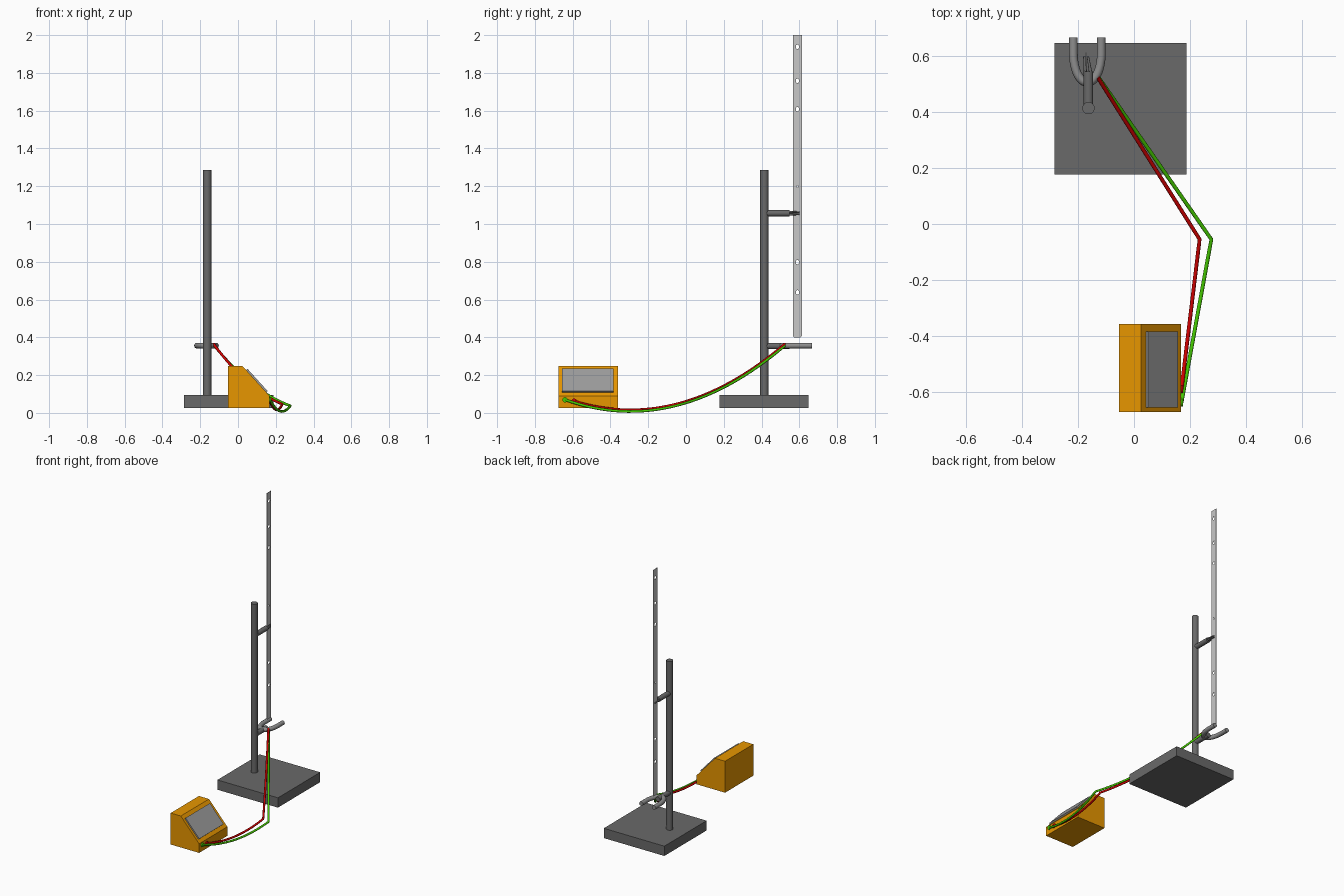
import bpy, bmesh, math
from mathutils import Vector, Matrix

if "Cube" in bpy.data.objects:
    bpy.data.objects.remove(bpy.data.objects["Cube"])


def material(name, rgb):
    m = bpy.data.materials.new(name)
    m.diffuse_color = (*rgb, 1)
    m.use_nodes = True
    m.node_tree.nodes["Principled BSDF"].inputs["Base Color"].default_value = m.diffuse_color
    return m


DARK = material("dark grey metal", (0.142, 0.142, 0.142))
FORK = material("mid grey", (0.27, 0.27, 0.27))
STRIP = material("light grey", (0.58, 0.58, 0.58))
SCREEN = material("screen grey", (0.33, 0.33, 0.33))
ORANGE = material("orange", (0.80, 0.305, 0.0))
RED = material("red", (0.64, 0.0, 0.0))
GREEN = material("green", (0.06, 0.6, 0.0))


def finish(ob, mat, smooth=False):
    ob.data.materials.clear()
    ob.data.materials.append(mat)
    if smooth:
        bpy.ops.object.select_all(action='DESELECT')
        ob.select_set(True)
        bpy.context.view_layer.objects.active = ob
        bpy.ops.object.shade_smooth_by_angle(angle=math.radians(40))
    return ob


def add_mesh(name, bm, mat, smooth=False):
    bmesh.ops.recalc_face_normals(bm, faces=bm.faces)
    me = bpy.data.meshes.new(name)
    bm.to_mesh(me)
    bm.free()
    ob = bpy.data.objects.new(name, me)
    bpy.context.collection.objects.link(ob)
    return finish(ob, mat, smooth)


def box(name, lo, hi, mat, matrix=None):
    bm = bmesh.new()
    bmesh.ops.create_cube(bm, size=1)
    lo, hi = Vector(lo), Vector(hi)
    bmesh.ops.scale(bm, vec=hi - lo, verts=bm.verts)
    bmesh.ops.translate(bm, vec=(lo + hi) / 2, verts=bm.verts)
    if matrix:
        bmesh.ops.transform(bm, matrix=matrix, verts=bm.verts)
    return add_mesh(name, bm, mat)


def rod(name, a, b, r1, mat, r2=None, segs=24):
    a, b = Vector(a), Vector(b)
    bm = bmesh.new()
    bmesh.ops.create_cone(bm, cap_ends=True, segments=segs, radius1=r1,
                          radius2=r1 if r2 is None else r2, depth=(b - a).length)
    m = Matrix.Translation((a + b) / 2) @ (b - a).to_track_quat('Z', 'Y').to_matrix().to_4x4()
    bmesh.ops.transform(bm, matrix=m, verts=bm.verts)
    return add_mesh(name, bm, mat, True)


def curve_mesh(name, curve, mat, smooth=True):
    ob = bpy.data.objects.new(name, curve)
    bpy.context.collection.objects.link(ob)
    bpy.ops.object.select_all(action='DESELECT')
    ob.select_set(True)
    bpy.context.view_layer.objects.active = ob
    bpy.ops.object.convert(target='MESH')
    return finish(bpy.context.view_layer.objects.active, mat, smooth)


def add_spline(curve, pts, cyclic=False):
    s = curve.splines.new('POLY')
    s.points.add(len(pts) - 1)
    for p, co in zip(s.points, pts):
        p.co = (*co, 1)
    s.use_cyclic_u = cyclic


def tube(name, pts, r, mat):
    c = bpy.data.curves.new(name, 'CURVE')
    c.dimensions = '3D'
    c.bevel_depth, c.bevel_resolution, c.use_fill_caps = r, 3, True
    add_spline(c, pts)
    return curve_mesh(name, c, mat)


# Stand: base plate and upright rod
RX, RY = -0.163, 0.415
box("stand_base", (-0.285, 0.177, 0.025), (0.188, 0.649, 0.094), DARK)
rod("stand_rod", (RX, RY, 0.05), (RX, RY, 1.286), 0.022, DARK, segs=32)

# Clamp arms
rod("upper_clamp_arm", (RX, RY, 1.057), (RX, 0.547, 1.057), 0.017, DARK)
rod("lower_clamp_arm", (RX, RY, 0.354), (RX, 0.547, 0.354), 0.017, DARK)
for i, (x0, x1, dz) in enumerate([(-0.155, -0.165, 0.007), (-0.155, -0.165, -0.007),
                                  (-0.174, -0.178, 0)]):
    rod(f"clamp_prong_{i}", (x0, 0.54, 1.057 + dz), (x1, 0.6, 1.057 + dz * 0.8),
        0.006, DARK, 0.004, 12)

# U-shaped sensor fork, rounded at the stem and straight at the tips
CX = -0.167
arc = [(CX - 0.05 * math.cos(t), 0.61 - 0.103 * math.sin(t), 0.356)
       for t in [math.pi * k / 24 for k in range(25)]]
tube("sensor_fork", [(CX - 0.05, 0.668, 0.356)] + arc + [(CX + 0.05, 0.668, 0.356)], 0.0155, FORK)

# Hanging strip with round holes: flat filled curve turned into the yz plane
c = bpy.data.curves.new("hanging_strip", 'CURVE')
c.dimensions, c.fill_mode, c.extrude = '2D', 'BOTH', 0.001
y0, y1, z0, z1, k = 0.566, 0.614, 0.4, 2.0, 0.007
add_spline(c, [(y0 + k, z0, 0), (y1 - k, z0, 0), (y1, z0 + k, 0), (y1, z1, 0),
               (y0, z1, 0), (y0, z0 + k, 0)], True)
for hz, r in [(1.94, 1), (1.76, 1), (1.61, 1), (1.2, 0.5), (0.8, 1), (0.64, 1)]:
    add_spline(c, [(0.59 + 0.009 * r * math.cos(a), hz - 0.002 + 0.012 * r * math.sin(a), 0)
                   for a in [math.tau * j / 16 for j in range(16)]], True)
strip = curve_mesh("hanging_strip", c, STRIP, False)
strip.data.transform(Matrix(((0, 0, 1, -0.172), (1, 0, 0, 0), (0, 1, 0, 0), (0, 0, 0, 1))))

# Timer case: wedge profile extruded along y
profile = [(-0.054, 0.025), (0.168, 0.025), (0.168, 0.089), (0.025, 0.247), (-0.054, 0.247)]
bm = bmesh.new()
face = bm.faces.new([bm.verts.new((x, -0.674, z)) for x, z in profile])
ext = bmesh.ops.extrude_face_region(bm, geom=[face])
bmesh.ops.translate(bm, vec=(0, 0.315, 0),
                    verts=[v for v in ext['geom'] if isinstance(v, bmesh.types.BMVert)])
add_mesh("timer_case", bm, ORANGE)

# Screen plate on the sloping face
tilt = math.atan2(0.158, 0.143)
place = Matrix.Translation((0.0965, -0.5205, 0.168)) @ Matrix.Rotation(tilt, 4, 'Y')
box("timer_screen", (-0.08, -0.136, -0.002), (0.08, 0.136, 0.0095), SCREEN, place)


# Cables: two straight runs seen from above, sagging as a parabola
def cable(name, start, bend, end, low, mat):
    pts = []
    for a, b, n in ((start, bend, 16), (bend, end, 16)):
        for i in range(n + (b is end)):
            t = i / n
            x, y = a[0] + (b[0] - a[0]) * t, a[1] + (b[1] - a[1]) * t
            pts.append((x, y, low + 0.52 * (y + 0.295) ** 2))
    tube(name, pts, 0.007, mat)
    x, y, z = pts[-1]
    rod(name + "_plug", (0.16, y, z), (0.176, y, z), 0.014, mat, segs=16)


cable("red_cable", (-0.13, 0.525), (0.235, -0.055), (0.17, -0.592), 0.016, RED)
cable("green_cable", (-0.127, 0.525), (0.277, -0.055), (0.17, -0.64), 0.0075, GREEN)
